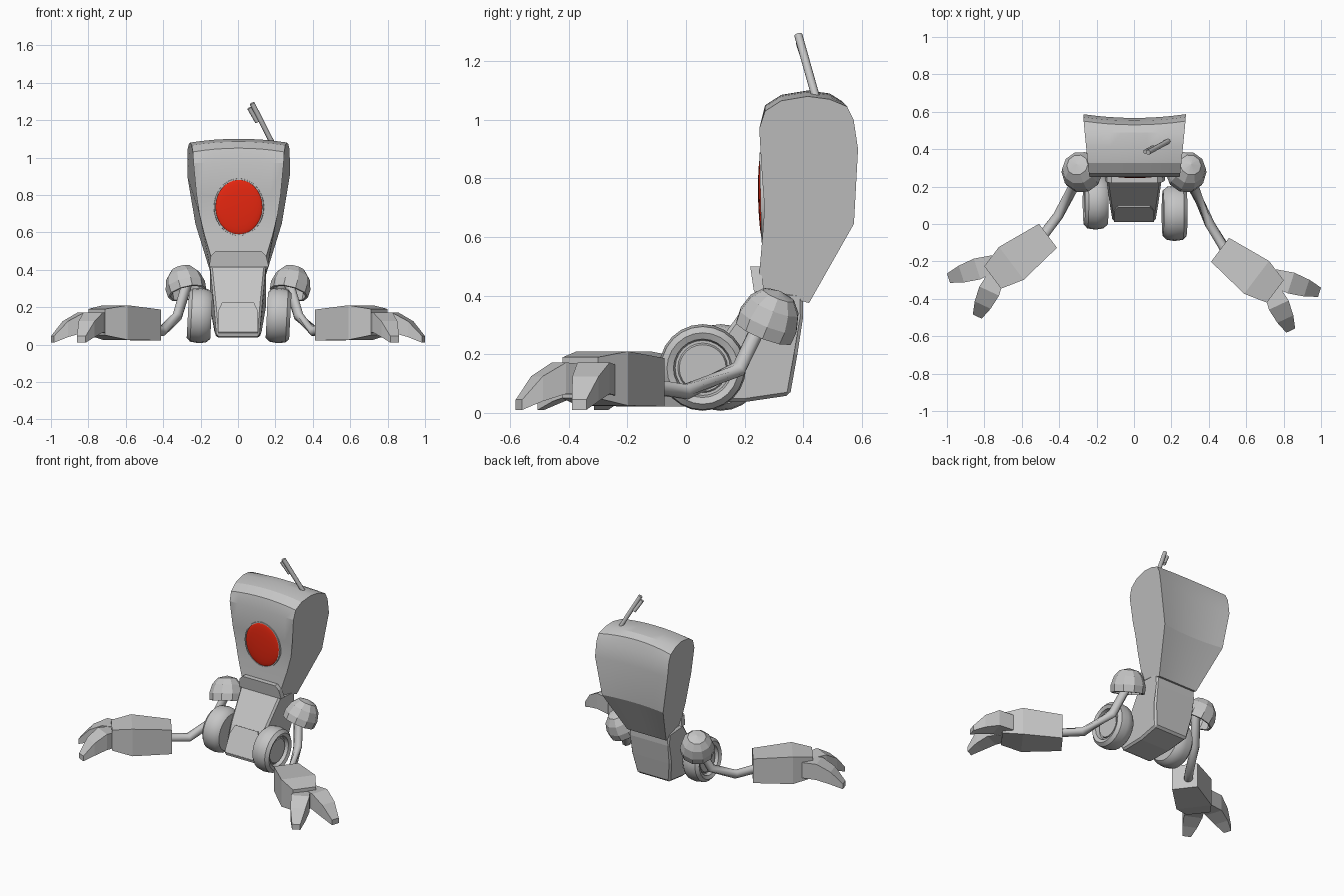
import bpy, bmesh, math
from mathutils import Vector, Matrix

cube = bpy.data.objects.get("Cube")
if cube:
    bpy.data.objects.remove(cube)


def material(name, color):
    m = bpy.data.materials.new(name)
    m.use_nodes = True
    m.diffuse_color = (*color, 1)
    m.node_tree.nodes["Principled BSDF"].inputs["Base Color"].default_value = (*color, 1)
    return m


grey = material("grey_metal", (0.56, 0.56, 0.56))
red = material("red_lens", (0.8, 0.02, 0.005))


def finish(name, bm, mat=grey, smooth=None):
    bmesh.ops.recalc_face_normals(bm, faces=bm.faces)
    mesh = bpy.data.meshes.new(name)
    bm.to_mesh(mesh)
    bm.free()
    mesh.materials.append(mat)
    ob = bpy.data.objects.new(name, mesh)
    bpy.context.collection.objects.link(ob)
    if smooth:
        bpy.ops.object.select_all(action="DESELECT")
        ob.select_set(True)
        bpy.context.view_layer.objects.active = ob
        bpy.ops.object.shade_smooth_by_angle(angle=math.radians(smooth))
    return ob


def loft(name, rings, caps=True, smooth=None):
    """Skin a list of equal-length closed rings."""
    bm = bmesh.new()
    rows = [[bm.verts.new(p) for p in ring] for ring in rings]
    n = len(rows[0])
    for a, b in zip(rows, rows[1:]):
        for i in range(n):
            j = (i + 1) % n
            bm.faces.new((a[i], a[j], b[j], b[i]))
    if caps:
        bm.faces.new(rows[0])
        bm.faces.new(rows[-1])
    return finish(name, bm, smooth=smooth)


def lathe(name, profile, matrix, sides, caps=True, smooth=None):
    """Turn (radius, height) points around the local z axis."""
    rings = [[matrix @ Vector((r * math.cos(a), r * math.sin(a), h))
              for a in (2 * math.pi * k / sides for k in range(sides))]
             for r, h in profile]
    return loft(name, rings, caps, smooth)


def tube(name, points, radius, sides=8):
    pts = [Vector(p) for p in points]
    rings = []
    for i, p in enumerate(pts):
        d = (pts[min(i + 1, len(pts) - 1)] - pts[max(i - 1, 0)]).normalized()
        u = d.cross(Vector((0, 1, 0.3))).normalized()
        v = d.cross(u)
        rings.append([p + radius * (u * math.cos(a) + v * math.sin(a))
                      for a in (2 * math.pi * k / sides for k in range(sides))])
    return loft(name, rings, smooth=50)


def bevel(ob, width):
    m = ob.modifiers.new("bevel", "BEVEL")
    m.width, m.segments, m.limit_method = width, 1, "ANGLE"


# Head: side outline lofted across x, arched on top and dished at the back
outline = [(.245, .42), (.26, .59), (.268, .7), (.26, .8), (.25, .97), (.27, 1.03),
           (.325, 1.065), (.415, 1.08), (.49, 1.07), (.55, 1.045), (.572, 1.0),
           (.587, .9), (.573, .645), (.42, .375)]
widths = [(.37, .155), (.42, .158), (.65, .225), (.9, .265), (1.1, .268)]


def half_width(z):
    for (z0, w0), (z1, w1) in zip(widths, widths[1:]):
        if z <= z1:
            return w0 + (w1 - w0) * (z - z0) / (z1 - z0)


rings = []
for i in range(9):
    t = -1 + i / 4
    bulge = 1 - t * t
    rings.append([Vector((t * (half_width(z) + .1 * (y - .5)) + .003,
                          y - (.02 * bulge if y > .54 else 0),
                          z + (.02 * bulge if z > 1.01 else 0))) for y, z in outline])
loft("head", rings, smooth=20)

# Eye lens with a thin surround
eye_frame = Matrix.Translation((.005, .26, .735)) @ Matrix.Rotation(math.radians(1.2), 4, "X")
bm = bmesh.new()
bmesh.ops.create_uvsphere(bm, u_segments=28, v_segments=14, radius=1,
                          matrix=eye_frame @ Matrix.Diagonal((.126, .014, .148, 1)))
finish("eye_lens", bm, red, smooth=60)
rim = []
for k in range(28):
    a = 2 * math.pi * k / 28
    rim.append([eye_frame @ Vector((s * math.cos(a), d, (s + .02) * math.sin(a)))
                for s, d in ((.124, .01), (.126, -.006), (.133, -.006), (.135, .01))])
loft("eye_surround", rim + rim[:1], caps=False, smooth=40)

# Jaw plate under the face
jaw = [(-.155, .415), (-.145, .475), (-.12, .5), (.125, .5), (.15, .475), (.165, .415)]
loft("jaw_plate", [[Vector((x, y + .15 * (.46 - z), z)) for x, z in jaw] for y in (.225, .26)])

# Antenna with its side stub
tube("antenna", [(.187, .445, 1.07), (.075, .383, 1.29)], .014)
tube("antenna_stub", [(.103, .41, 1.19), (.06, .386, 1.265)], .012)

# Torso: side outline with a half width at every point
torso = [(.01, .05, .115), (.1, .225, .13), (.24, .42, .15), (.4, .41, .15),
         (.4, .33, .155), (.38, .2, .15), (.355, .06, .125), (.2, .037, .118), (.03, .037, .115)]
body = loft("torso", [[Vector((s * w, y, z)) for y, z, w in torso] for s in (-1, 1)])
bevel(body, .012)

# Raised belly panel on the lower front slope
slope = Vector((0, .09, .175))
out = Vector((0, -.175, .09)).normalized()
base = Vector((0, .01, .05))
panel = [(-.108, .08), (-.108, .7), (-.085, .98), (.085, .98), (.108, .7), (.108, .08)]
loft("belly_panel", [[base + slope * v + out * d + Vector((x, 0, 0)) for x, v in panel]
                     for d in (-.004, .008)])

# Wheels with a grooved hub on the outer side
wheel = [(.001, .042), (.08, .042), (.085, .03), (.094, .03), (.1, .055), (.122, .064),
         (.142, .045), (.148, .0), (.142, -.04), (.122, -.062), (.001, -.062)]
for side, name, y in ((1, "left", .057), (-1, "right", .118)):
    frame = (Matrix.Translation((side * .21 + .006, y, .155))
             @ Matrix.Rotation(math.radians(90 * side + 3), 4, "Y"))
    lathe(name + "_wheel", wheel, frame, 24, smooth=35)

# Limbs: shoulder cup, bent arm, palm and two clawed fingers on each side
cup = [(.105, 0), (.108, .045), (.092, .1), (.058, .14), (.001, .155)]
cup_inside = [(.092, .0), (.088, .05), (.07, .09), (.001, .12)]
palm = [(0, .08, .022, .187), (.245, .11, .025, .21), (.37, .075, .05, .19)]
# Finger stations: along, half width, bottom, top
finger = [(0, .045, .06, .165), (.38, .058, .065, .172), (.72, .047, .04, .125), (1, .026, .01, .045)]
finger_ends = [("outer", (.745, -.285), (.992, -.365)), ("inner", (.735, -.35), (.838, -.57))]


def blocks(name, start, direction, stations, scale, place):
    across = Vector((-direction.y, direction.x))
    rings = []
    for u, w, low, high in stations:
        c = start + direction * u * scale
        corners = [(w, low), (w, high), (-w, high), (-w, low)]
        rings.append([place(c + across * s, z) for s, z in corners])
    loft(name, rings)


for side, name, shift in ((1, "left", 0), (-1, "right", .075)):
    def place(p, z):
        return Vector((side * p.x, p.y + shift, z))

    axis = Vector((side * .22, .36, .9)).normalized()
    frame = (Matrix.Translation((side * .272, .265, .275))
             @ Vector((0, 0, 1)).rotation_difference(axis).to_matrix().to_4x4())
    lathe(name + "_shoulder_cup", cup_inside[::-1] + cup, frame, 10, smooth=15)

    tube(name + "_arm", [(side * .265, .275, .35), (side * .325, .18 + shift * .2, .15),
                         (side * .405, shift * .6, .072),
                         (side * .5, -.155 + shift, .095)], .028)

    angle = math.radians(-37)
    blocks(name + "_palm", Vector((.46, -.138)),
           Vector((math.cos(angle), math.sin(angle))), palm, 1, place)
    for label, a, b in finger_ends:
        a, b = Vector(a), Vector(b)
        blocks(f"{name}_{label}_finger", a, (b - a).normalized(), finger, (b - a).length, place)
